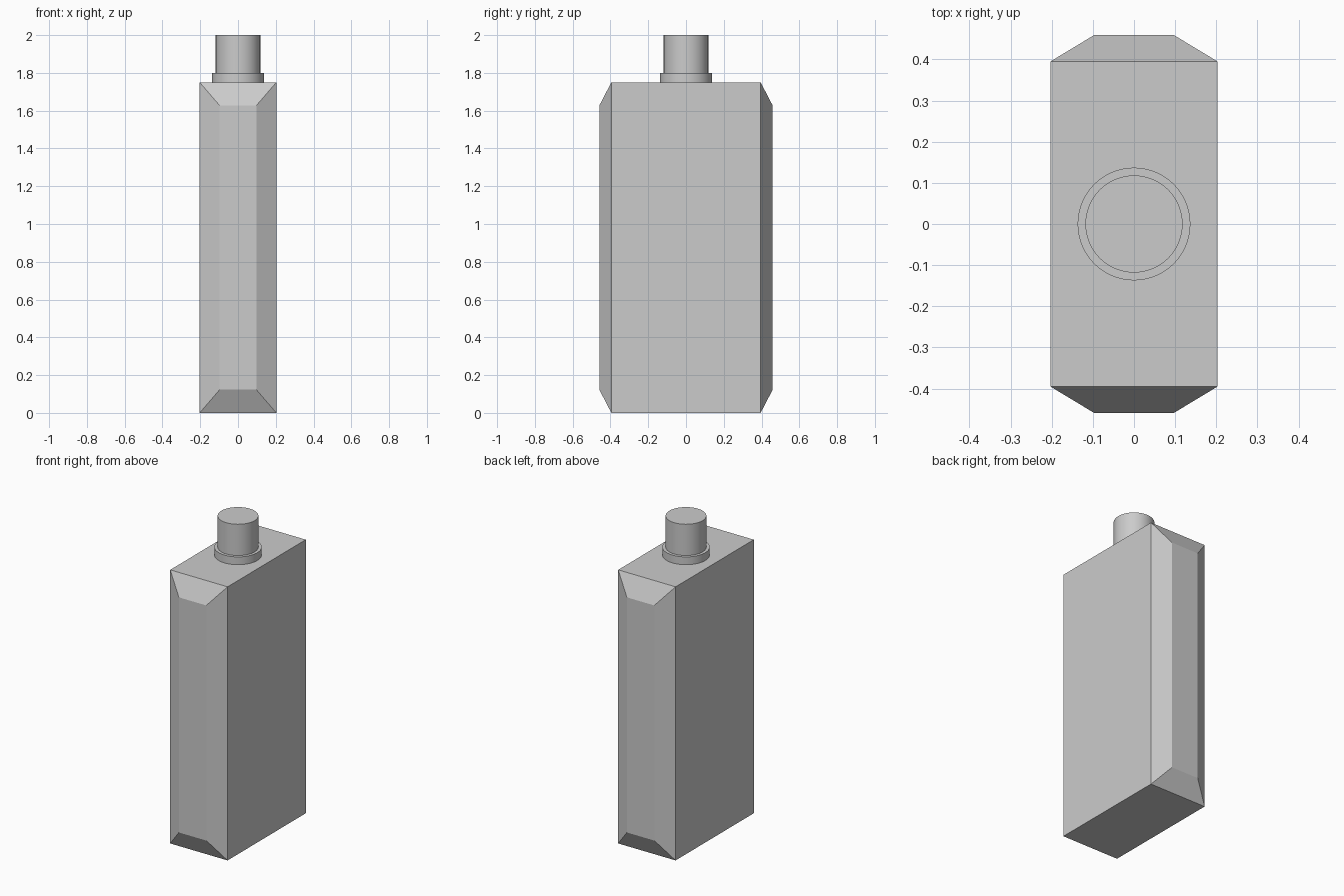
import bpy, bmesh

if "Cube" in bpy.data.objects:
    bpy.data.objects.remove(bpy.data.objects["Cube"])

W, D, H = 0.203, 0.395, 1.75          # body half width, half depth, height


def cylinder(name, radius, z0, z1):
    bpy.ops.mesh.primitive_cylinder_add(vertices=64, radius=radius, depth=z1 - z0,
                                        location=(0, 0, (z0 + z1) / 2))
    ob = bpy.context.object
    ob.name = name
    bpy.ops.object.shade_smooth_by_angle()
    return ob


# Flat bottle body: a box whose narrow ends are extruded into bevelled panels
bm = bmesh.new()
bmesh.ops.create_cube(bm, size=2)
for v in bm.verts:
    v.co = (v.co.x * W, v.co.y * D, (v.co.z + 1) * H / 2)
bm.normal_update()
ends = [f for f in bm.faces if abs(f.normal.y) > 0.9]
for f in bmesh.ops.extrude_discrete_faces(bm, faces=ends)["faces"]:
    for v in f.verts:
        v.co.x *= 0.097 / W
        v.co.y *= 0.459 / D
        v.co.z = 1.627 if v.co.z > H / 2 else 0.123
bmesh.ops.recalc_face_normals(bm, faces=bm.faces)
mesh = bpy.data.meshes.new("bottle_body")
bm.to_mesh(mesh)
bm.free()
bpy.context.collection.objects.link(bpy.data.objects.new("bottle_body", mesh))

# Collar ring and cap
cylinder("collar", 0.137, H, 1.80)
cylinder("cap", 0.118, 1.80, 2.0)
